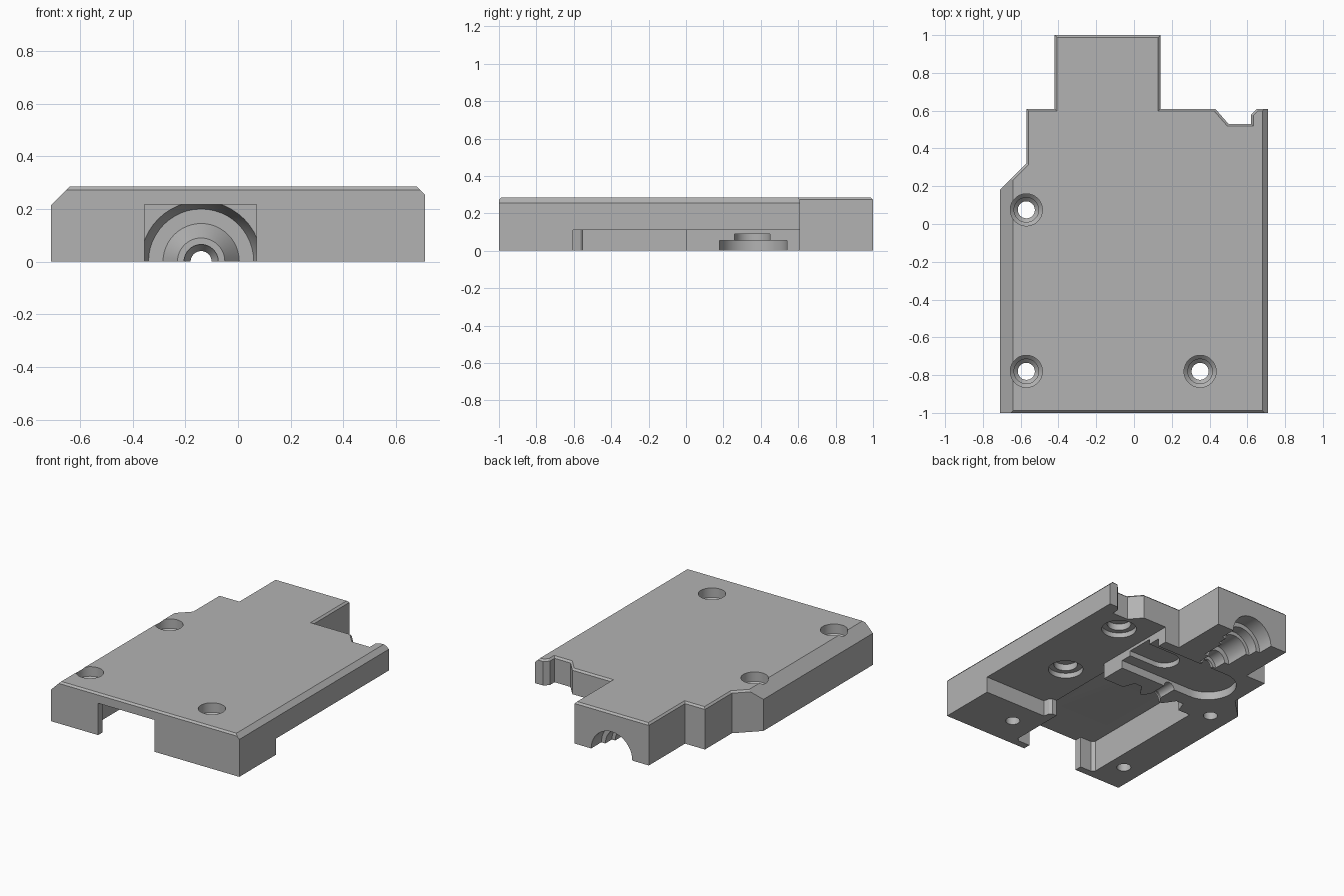
import bpy, bmesh, math
from mathutils import Matrix

cube = bpy.data.objects.get("Cube")
if cube:
    bpy.data.objects.remove(cube, do_unlink=True)

grey = bpy.data.materials.new("plain_grey")
grey.use_nodes = True
colour = (0.45, 0.45, 0.45, 1)
grey.diffuse_color = colour
grey.node_tree.nodes["Principled BSDF"].inputs["Base Color"].default_value = colour


def add_object(name, bm):
    bmesh.ops.recalc_face_normals(bm, faces=bm.faces[:])
    mesh = bpy.data.meshes.new(name)
    bm.to_mesh(mesh)
    bm.free()
    mesh.materials.append(grey)
    obj = bpy.data.objects.new(name, mesh)
    bpy.context.collection.objects.link(obj)
    return obj


def prism_mesh(outline, bottom, top):
    bm = bmesh.new()
    face = bm.faces.new([bm.verts.new((x, y, bottom)) for x, y in outline])
    ext = bmesh.ops.extrude_face_region(bm, geom=[face])
    for v in ext["geom"]:
        if isinstance(v, bmesh.types.BMVert):
            v.co.z = top
    return bm


def lathe(name, profile, matrix, steps=40):
    """Closed solid turned about its local z from (radius, height) pairs."""
    bm = bmesh.new()
    rings = []
    for r, h in profile:
        rings.append([bm.verts.new((r * math.cos(2 * math.pi * i / steps),
                                    r * math.sin(2 * math.pi * i / steps), h))
                      for i in range(steps)])
    for a, b in zip(rings, rings[1:]):
        for i in range(steps):
            j = (i + 1) % steps
            bm.faces.new((a[i], a[j], b[j], b[i]))
    bm.faces.new(rings[0])
    bm.faces.new(rings[-1])
    bm.transform(matrix)
    return add_object(name, bm)


def slot(y, radius, end_x, open_x):
    """Outline of a slot with a round end towards -x."""
    arc = [(end_x + radius - radius * math.sin(math.pi * i / 20),
            y + radius * math.cos(math.pi * i / 20)) for i in range(21)]
    return [(open_x, y + radius)] + arc + [(open_x, y - radius)]


# Housing plate with tongue, rear notch and fine top chamfer
TOP = 0.285
outline = [(-.71, -1), (.71, -1), (.71, .61), (.65, .61), (.62, .58), (.62, .53),
           (.5, .53), (.43, .61), (.14, .61), (.14, 1), (-.42, 1), (-.42, .61),
           (-.57, .61), (-.57, .32), (-.71, .18)]
bm = prism_mesh(outline, 0, TOP)
rim = [e for e in bm.edges if all(v.co.z > TOP - .001 for v in e.verts)]
bmesh.ops.bevel(bm, geom=rim, offset=.012, segments=1, affect='EDGES')
body = add_object("housing_plate", bm)

cutters = []


def cut_prism(name, points, bottom, top):
    cutters.append(add_object(name, prism_mesh(points, bottom, top)))


def cut_lathe(name, profile, matrix):
    cutters.append(lathe(name, profile, matrix))


# Long side chamfers
for side, size in ((-1, .07), (1, .03)):
    bm = bmesh.new()
    pts = [(side * .71, TOP - size), (side * (.71 - size), TOP),
           (side * (.71 - size), .4), (side * .8, .4), (side * .8, TOP - size)]
    face = bm.faces.new([bm.verts.new((x, -1.1, z)) for x, z in pts])
    ext = bmesh.ops.extrude_face_region(bm, geom=[face])
    bmesh.ops.translate(bm, vec=(0, 2.2, 0),
                        verts=[v for v in ext["geom"] if isinstance(v, bmesh.types.BMVert)])
    cutters.append(add_object("side_chamfer", bm))

# Underside channel, narrower at the front mouth
cut_prism("channel", [(-.355, -1.1), (.07, -1.1), (.07, -.95), (.16, -.95), (.18, -.93),
                      (.18, 0), (-.46, 0), (-.46, -.93), (-.44, -.95), (-.355, -.95)], -.1, .217)

# Shallow side recess
cut_prism("side_recess", [(.8, -.605), (.24, -.605), (.23, -.565), (.215, -.55), (.1, -.55),
                          (.1, 0), (.25, 0), (.25, .8), (.8, .8)], -.1, .11)

# Round-ended pocket and the deeper slot in it
cut_prism("pocket", slot(.36, .18, -.49, .3), -.1, .055)
cut_prism("deep_slot", slot(.355, .095, -.05, .3), -.1, .09)

# Bore along the length: waved mouth, neck and stepped rear
along_y = Matrix.Translation((-.14, 0, 0)) @ Matrix.Rotation(-math.pi / 2, 4, 'X')
cut_lathe("bore", [(.04, -.1), (.04, .56), (.065, .56), (.065, .65), (.1, .65), (.1, .82),
                   (.125, .82), (.125, .89), (.155, .89), (.155, 1.1)], along_y)
cut_lathe("bore_mouth", [(.065, -.05), (.065, .01), (.04, .05)], along_y)
bm = bmesh.new()
ring_profile = [(.23, -.05), (.23, 0), (.2, .08), (.145, .08), (.09, 0), (.09, -.05)]
STEPS = 48
rings = [[bm.verts.new((r * math.cos(2 * math.pi * i / STEPS),
                        r * math.sin(2 * math.pi * i / STEPS), h))
          for i in range(STEPS)] for r, h in ring_profile]
for a, b in zip(rings, rings[1:] + rings[:1]):
    for i in range(STEPS):
        j = (i + 1) % STEPS
        bm.faces.new((a[i], a[j], b[j], b[i]))
bm.transform(along_y)
cutters.append(add_object("mouth_groove", bm))

# Counterbored screw holes
for x, y in ((-.57, .075), (-.57, -.78), (.35, -.78)):
    cut_lathe("screw_hole", [(.045, -.1), (.045, .12), (.065, .14), (.065, .2),
                             (.085, .22), (.085, .4)], Matrix.Translation((x, y, 0)))

# Stepped blind holes in the side recess
for x, y in ((.46, .4), (.39, -.21)):
    cut_lathe("blind_hole", [(.11, .05), (.11, .145), (.075, .145), (.075, .19)],
              Matrix.Translation((x, y, 0)))

# Carve the housing
for cutter in cutters:
    mod = body.modifiers.new("cut", 'BOOLEAN')
    mod.operation = 'DIFFERENCE'
    mod.solver = 'EXACT'
    mod.object = cutter
deps = bpy.context.evaluated_depsgraph_get()
carved = bpy.data.meshes.new_from_object(body.evaluated_get(deps))
body.modifiers.clear()
body.data = carved
carved.materials.clear()
carved.materials.append(grey)
for poly in carved.polygons:
    poly.material_index = 0
for cutter in cutters:
    bpy.data.objects.remove(cutter, do_unlink=True)

bpy.ops.object.select_all(action='DESELECT')
body.select_set(True)
bpy.context.view_layer.objects.active = body
bpy.ops.object.shade_smooth_by_angle(angle=math.radians(25))
